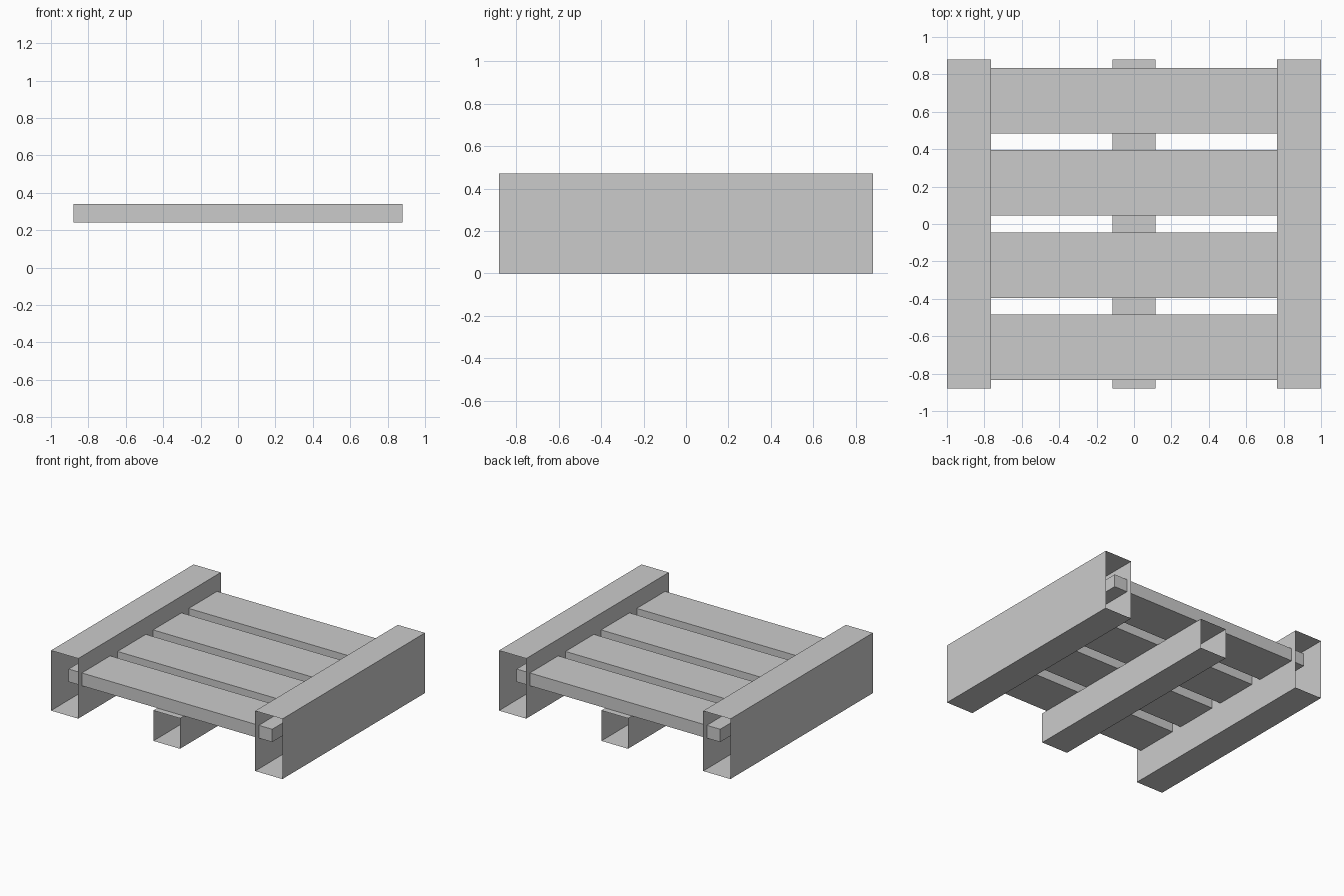
import bpy
import bmesh

cube = bpy.data.objects.get("Cube")
if cube:
    bpy.data.objects.remove(cube, do_unlink=True)

grey = bpy.data.materials.new("plain grey")
grey.use_nodes = True
colour = (0.6, 0.6, 0.6, 1.0)
grey.diffuse_color = colour
grey.node_tree.nodes["Principled BSDF"].inputs["Base Color"].default_value = colour


def box(name, centre, size, open_ends=False):
    """Box of the given size; open_ends leaves out the front and back faces."""
    bm = bmesh.new()
    bmesh.ops.create_cube(bm, size=1)
    for v in bm.verts:
        v.co = [c + p * s for c, p, s in zip(centre, v.co, size)]
    bm.normal_update()
    if open_ends:
        ends = [f for f in bm.faces if abs(f.normal.y) > 0.9]
        bmesh.ops.delete(bm, geom=ends, context='FACES_ONLY')
    mesh = bpy.data.meshes.new(name)
    bm.to_mesh(mesh)
    bm.free()
    mesh.materials.append(grey)
    obj = bpy.data.objects.new(name, mesh)
    bpy.context.collection.objects.link(obj)
    return obj


LENGTH = 1.76
RAIL_WIDTH, RAIL_HEIGHT = 0.235, 0.47
BEAM_HEIGHT, PLANK_HEIGHT = 0.24, 0.10

# Hollow side rails
for side, sign in (("left", 1), ("right", -1)):
    box(side + "_rail", (sign * (1 - RAIL_WIDTH / 2), 0, RAIL_HEIGHT / 2),
        (RAIL_WIDTH, LENGTH, RAIL_HEIGHT), open_ends=True)

# Hollow centre beam under the planks
box("centre_beam", (0, 0, BEAM_HEIGHT / 2 - 0.001),
    (0.23, LENGTH, BEAM_HEIGHT - 0.002), open_ends=True)

# Planks running into both rails
for i in range(4):
    box(f"plank_{i + 1}", (0, (i - 1.5) * 0.44, BEAM_HEIGHT + PLANK_HEIGHT / 2),
        (LENGTH, 0.35, PLANK_HEIGHT))
